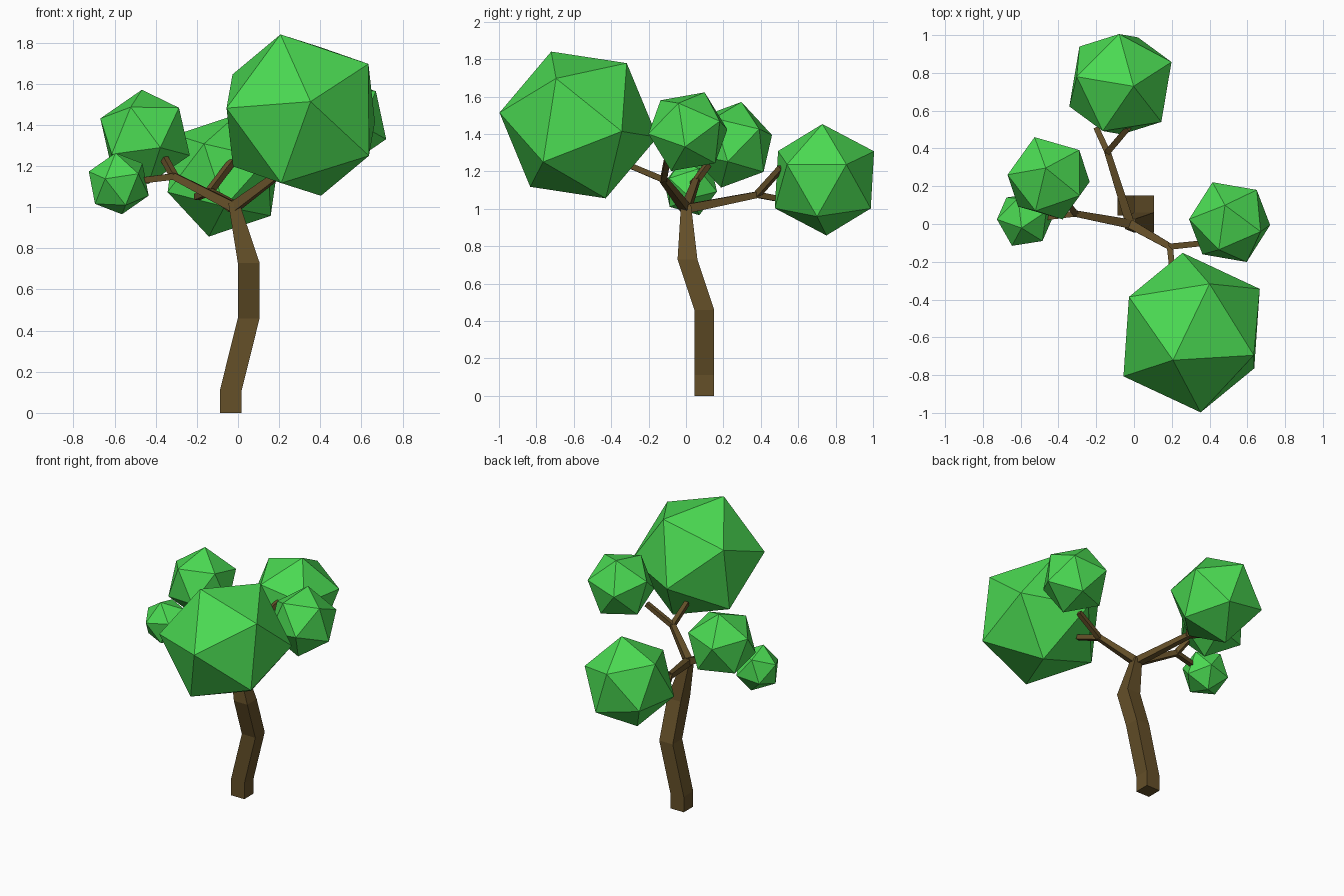
import bpy, bmesh
from mathutils import Vector, Matrix

if "Cube" in bpy.data.objects:
    bpy.data.objects.remove(bpy.data.objects["Cube"])


def material(name, colour):
    m = bpy.data.materials.new(name)
    m.diffuse_color = (*colour, 1)
    m.use_nodes = True
    m.node_tree.nodes["Principled BSDF"].inputs["Base Color"].default_value = m.diffuse_color
    return m


bark = material("bark", (0.13, 0.08, 0.022))
leaf = material("leaf", (0.07, 0.70, 0.085))


def finish(bm, name, mat):
    bmesh.ops.recalc_face_normals(bm, faces=bm.faces)
    me = bpy.data.meshes.new(name)
    bm.to_mesh(me)
    bm.free()
    me.materials.append(mat)
    ob = bpy.data.objects.new(name, me)
    bpy.context.collection.objects.link(ob)


def limb(name, points, halves, level=False):
    """Square tapered tube; level=True keeps the sections horizontal."""
    pts = [Vector(p) for p in points]
    bm = bmesh.new()
    rings = []
    for i, (p, h) in enumerate(zip(pts, halves)):
        a, b = Vector((1, 0, 0)), Vector((0, 1, 0))
        if not level:
            d = (pts[min(i + 1, len(pts) - 1)] - pts[max(i - 1, 0)]).normalized()
            a = d.cross(Vector((0, 0, 1))).normalized()
            b = d.cross(a)
        rings.append([bm.verts.new(p + a * sx * h + b * sy * h)
                      for sx, sy in ((-1, -1), (1, -1), (1, 1), (-1, 1))])
    for r, s in zip(rings, rings[1:]):
        for k in range(4):
            bm.faces.new((r[k], r[(k + 1) % 4], s[(k + 1) % 4], s[k]))
    bm.faces.new(rings[0])
    bm.faces.new(rings[-1])
    finish(bm, name, bark)


def frame(u, v):
    u = Vector(u).normalized()
    w = u.cross(Vector(v)).normalized()
    return Matrix((u, w, u.cross(w))).transposed()


def foliage(name, centre, radius, u, v):
    """Icosahedron turned so two neighbouring corners point along u and v."""
    bm = bmesh.new()
    bmesh.ops.create_icosphere(bm, subdivisions=1, radius=radius)
    top = max(bm.verts, key=lambda q: q.co.z)
    side = top.link_edges[0].other_vert(top)
    rot = frame(u, v) @ frame(top.co, side.co).transposed()
    bmesh.ops.transform(bm, matrix=Matrix.Translation(centre) @ rot.to_4x4(), verts=bm.verts)
    finish(bm, name, leaf)


# Trunk
limb("trunk", [(-0.035, 0.098, 0), (-0.035, 0.098, 0.11), (0.052, 0.098, 0.46),
               (0.052, 0.008, 0.73), (-0.02, 0, 1.02)],
     [0.053, 0.053, 0.053, 0.053, 0.027], level=True)

# Branches, each forking into two twigs
crotch = (-0.02, 0, 1.0)
forks = {
    "left": ((-0.31, 0.055, 1.15), (-0.36, 0.12, 1.24), (-0.47, 0.035, 1.13)),
    "back": ((-0.14, 0.38, 1.075), (-0.20, 0.51, 1.05), (-0.03, 0.51, 1.22)),
    "right": ((0.19, -0.12, 1.155), (0.21, -0.31, 1.235), (0.38, -0.10, 1.265)),
}
for side, (fork, tip_a, tip_b) in forks.items():
    limb(side + "_branch", [crotch, fork], [0.024, 0.017])
    limb(side + "_twig_a", [fork, tip_a], [0.016, 0.015])
    limb(side + "_twig_b", [fork, tip_b], [0.016, 0.015])

# Foliage clumps
foliage("front_foliage", (0.305, -0.575, 1.448), 0.43, (-0.098, -0.145, 0.39), (0.05, -0.425, 0.06))
foliage("back_foliage", (-0.072, 0.740, 1.155), 0.306, (0.07, -0.011, 0.298), (0.27, 0.117, 0.084))
foliage("left_foliage", (-0.452, 0.242, 1.342), 0.236, (-0.015, 0.053, 0.223), (-0.076, 0.222, 0.035))
foliage("small_left_foliage", (-0.58, 0.025, 1.115), 0.157, (-0.015, -0.045, 0.145), (0.117, 0.04, 0.105))
foliage("right_foliage", (0.506, 0.010, 1.412), 0.23, (-0.09, 0.21, 0.012), (-0.21, 0.01, 0.08))
